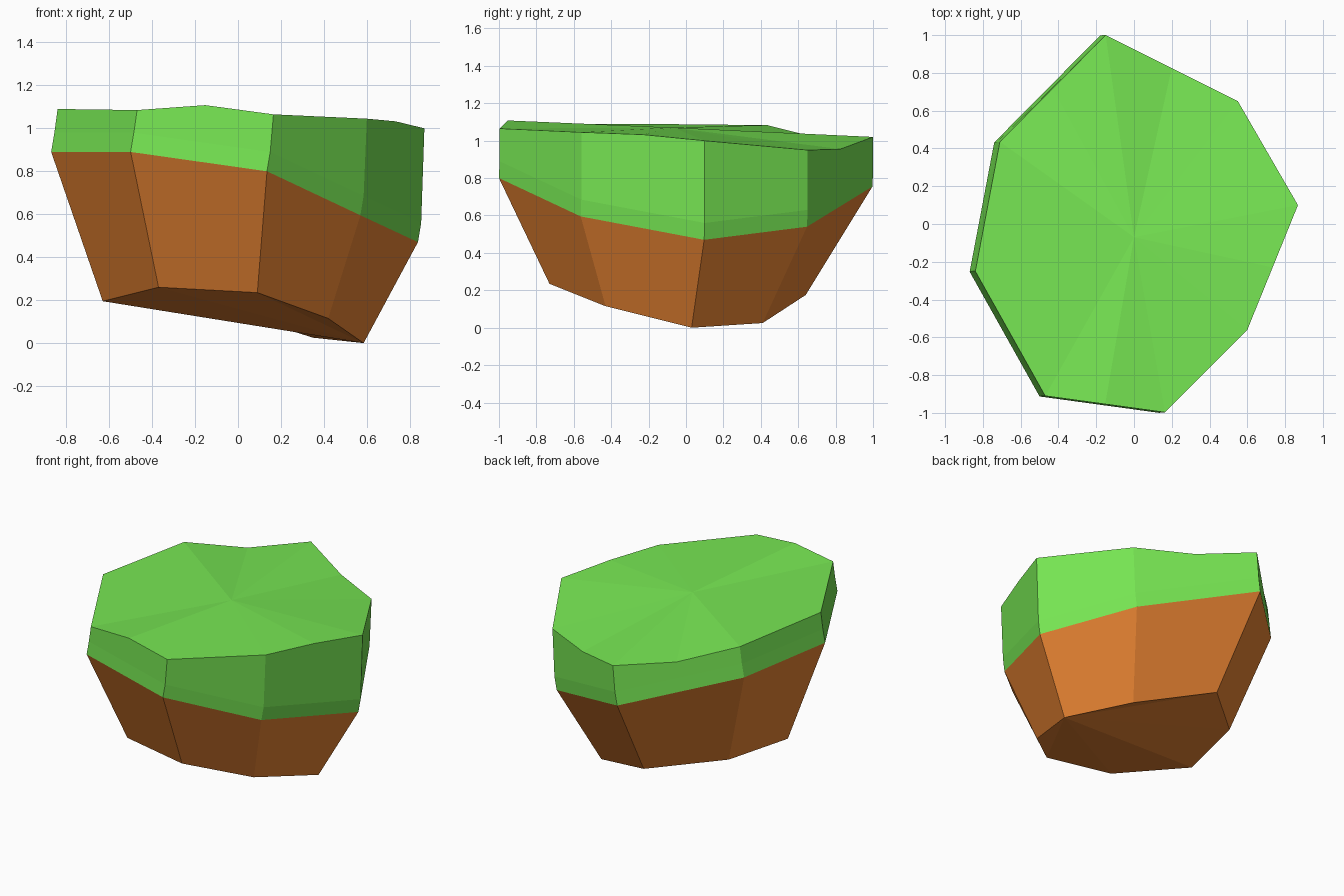
import bpy
import bmesh
from mathutils import Vector

if "Cube" in bpy.data.objects:
    bpy.data.objects.remove(bpy.data.objects["Cube"], do_unlink=True)


def make_material(name, colour):
    material = bpy.data.materials.new(name)
    material.use_nodes = True
    material.diffuse_color = (*colour, 1)
    shader = material.node_tree.nodes["Principled BSDF"]
    shader.inputs["Base Color"].default_value = (*colour, 1)
    return material


def make_object(name, mesh, material):
    bmesh.ops.recalc_face_normals(mesh, faces=mesh.faces)
    data = bpy.data.meshes.new(name)
    mesh.to_mesh(data)
    mesh.free()
    data.materials.append(material)
    part = bpy.data.objects.new(name, data)
    bpy.context.collection.objects.link(part)
    return part


def add_ring(mesh, points):
    return [mesh.verts.new(point) for point in points]


def bridge(mesh, lower, upper):
    """Join two rings of equal length with quads."""
    count = len(lower)
    for i in range(count):
        j = (i + 1) % count
        mesh.faces.new((lower[i], lower[j], upper[j], upper[i]))


# Corner outlines, counter-clockwise: grass rim, and underside of the soil
rim = [Vector(p) for p in (
    (-.84, -.25, 1.09), (-.47, -.91, 1.085), (.165, -.997, 1.065), (.6, -.56, 1.045),
    (.868, .1, 1), (.55, .65, .95), (-.15, 1, 1.02), (-.71, .435, 1.083))]
base = [Vector(p) for p in (
    (-.63, -.195, .195), (-.37, -.66, .26), (.09, -.73, .235), (.42, -.43, .115),
    (.585, .03, 0), (.35, .41, .025), (-.13, .64, .175), (-.525, .29, .21))]

# Height of the seam between grass and soil, and bumps halfway along the rim
seam_heights = (.89, .89, .8, .595, .47, .54, .755, .88)
bumps = (0, .033, 0, .01, 0, -.03, -.04, 0)

seam = [Vector((p.x - .03, p.y - .003, z)) for p, z in zip(rim, seam_heights)]
band = [Vector((p.x - .015, p.y, z + .09)) for p, z in zip(rim, seam_heights)]
count = len(rim)

grass = make_material("grass green", (.185, .8, .087))
soil = make_material("soil brown", (.8, .228, .032))

# Soil: tapered sides, and an underside fanned from its lowest corner
mesh = bmesh.new()
bottom = add_ring(mesh, base)
bridge(mesh, bottom, add_ring(mesh, seam))
lowest = bottom.index(min(bottom, key=lambda v: v.co.z))
fan = bottom[lowest:] + bottom[:lowest]
for left, right in zip(fan[1:], fan[2:]):
    mesh.faces.new((fan[0], left, right))
make_object("soil_base", mesh, soil)

# Grass: lower band, walls with a bumpy rim, and a fan-shaped top
mesh = bmesh.new()
lower = add_ring(mesh, seam)
middle = add_ring(mesh, band)
bridge(mesh, lower, middle)
corners = add_ring(mesh, rim)
halves = add_ring(mesh, [
    (rim[i] + rim[(i + 1) % count]) / 2 + Vector((0, 0, bumps[i]))
    for i in range(count)])
centre = mesh.verts.new((0, -.07, 1.07))
for i in range(count):
    j = (i + 1) % count
    mesh.faces.new((middle[i], middle[j], corners[j], halves[i], corners[i]))
    mesh.faces.new((corners[i], halves[i], centre))
    mesh.faces.new((halves[i], corners[j], centre))
make_object("grass_cap", mesh, grass)
